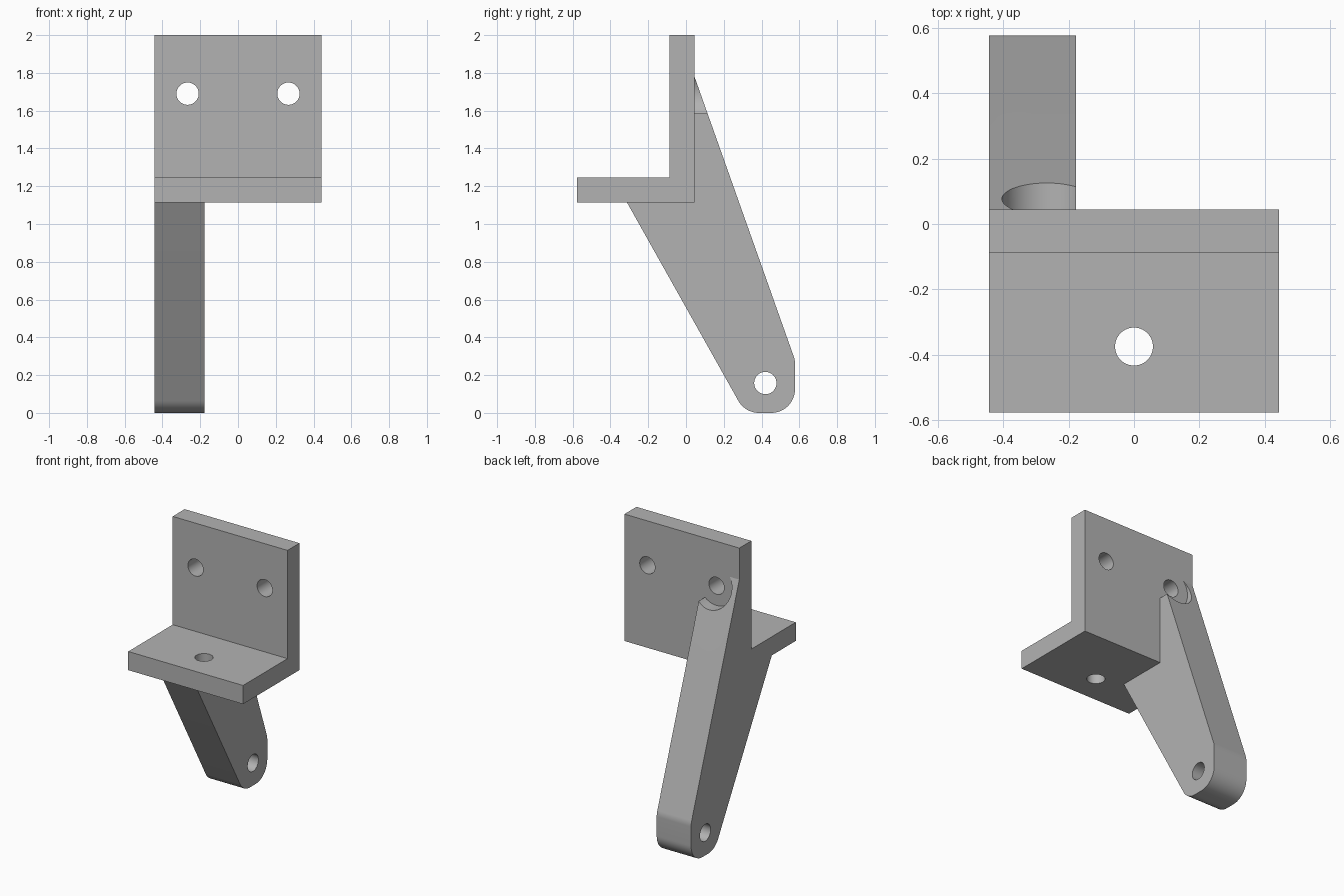
import bpy, bmesh, math
from mathutils import Vector, Matrix

cube = bpy.data.objects.get("Cube")
if cube:
    bpy.data.objects.remove(cube, do_unlink=True)

grey = bpy.data.materials.new("plain grey")
grey.use_nodes = True
grey.diffuse_color = (0.45, 0.45, 0.45, 1)
grey.node_tree.nodes["Principled BSDF"].inputs["Base Color"].default_value = grey.diffuse_color


def new_object(name, bm):
    bmesh.ops.recalc_face_normals(bm, faces=bm.faces)
    mesh = bpy.data.meshes.new(name)
    bm.to_mesh(mesh)
    bm.free()
    mesh.materials.append(grey)
    obj = bpy.data.objects.new(name, mesh)
    bpy.context.collection.objects.link(obj)
    return obj


def rounded(corners, steps=12):
    """Outline from (y, z, radius) corners, with an arc at each rounded one."""
    points = []
    for i, (y, z, r) in enumerate(corners):
        p = Vector((y, z))
        if r == 0:
            points.append(p)
            continue
        a = (Vector(corners[i - 1][:2]) - p).normalized()
        b = (Vector(corners[(i + 1) % len(corners)][:2]) - p).normalized()
        half = a.angle(b) / 2
        centre = p + (a + b).normalized() * (r / math.sin(half))
        start = p + a * (r / math.tan(half)) - centre
        end = p + b * (r / math.tan(half)) - centre
        turn = start.angle(end)
        for s in range(steps + 1):
            t = s / steps
            arc = start * math.sin((1 - t) * turn) + end * math.sin(t * turn)
            points.append(centre + arc / math.sin(turn))
    return points


def extrude_x(name, corners, x0, x1):
    bm = bmesh.new()
    face = bm.faces.new([bm.verts.new((x0, p.x, p.y)) for p in rounded(corners)])
    moved = bmesh.ops.extrude_face_region(bm, geom=[face], use_keep_orig=True)
    verts = [v for v in moved["geom"] if isinstance(v, bmesh.types.BMVert)]
    bmesh.ops.translate(bm, verts=verts, vec=(x1 - x0, 0, 0))
    return new_object(name, bm)


def drill(target, centre, radius, depth, axis):
    turn = {"X": Matrix.Rotation(math.pi / 2, 4, "Y"),
            "Y": Matrix.Rotation(math.pi / 2, 4, "X"),
            "Z": Matrix.Identity(4)}[axis]
    bm = bmesh.new()
    bmesh.ops.create_cone(bm, cap_ends=True, segments=64, radius1=radius, radius2=radius,
                          depth=depth, matrix=Matrix.Translation(centre) @ turn)
    cutter = new_object("drill_cutter", bm)
    cutter.hide_render = True
    mod = target.modifiers.new("hole", "BOOLEAN")
    mod.operation, mod.solver, mod.object = "DIFFERENCE", "EXACT", cutter
    bpy.context.view_layer.objects.active = target
    bpy.ops.object.modifier_apply(modifier=mod.name)
    bpy.data.objects.remove(cutter, do_unlink=True)


HALF, BACK, UNDER = 0.443, 0.045, 1.115
BOLT_X, BOLT_Z = 0.267, 1.69

# L-shaped bracket: upright plate and shelf
bracket = extrude_x("angle_bracket", [
    (-0.577, UNDER, 0), (BACK, UNDER, 0), (BACK, 2, 0),
    (-0.087, 2, 0), (-0.087, 1.245, 0), (-0.577, 1.245, 0)], -HALF, HALF)
for side in (-1, 1):
    drill(bracket, (side * BOLT_X, 0, BOLT_Z), 0.059, 0.6, "Y")
drill(bracket, (0, -0.375, 1.18), 0.058, 0.6, "Z")

# Slanted arm with rounded foot, pivot hole and bolt-head clearance
arm = extrude_x("slanted_arm", [
    (-0.313, UNDER, 0), (0.313, 0, 0.125), (0.577, 0, 0.125),
    (0.577, 0.28, 0.125), (BACK, 1.78, 0), (BACK, UNDER, 0)], -HALF, -0.178)
drill(arm, (-0.31, 0.42, 0.158), 0.059, 0.8, "X")
drill(arm, (-BOLT_X, 0.24, BOLT_Z), 0.137, 0.5, "Y")

# Smooth shading with sharp edges kept
for obj in (bracket, arm):
    bpy.ops.object.select_all(action="DESELECT")
    obj.select_set(True)
    bpy.context.view_layer.objects.active = obj
    bpy.ops.object.shade_smooth_by_angle(angle=math.radians(15))
